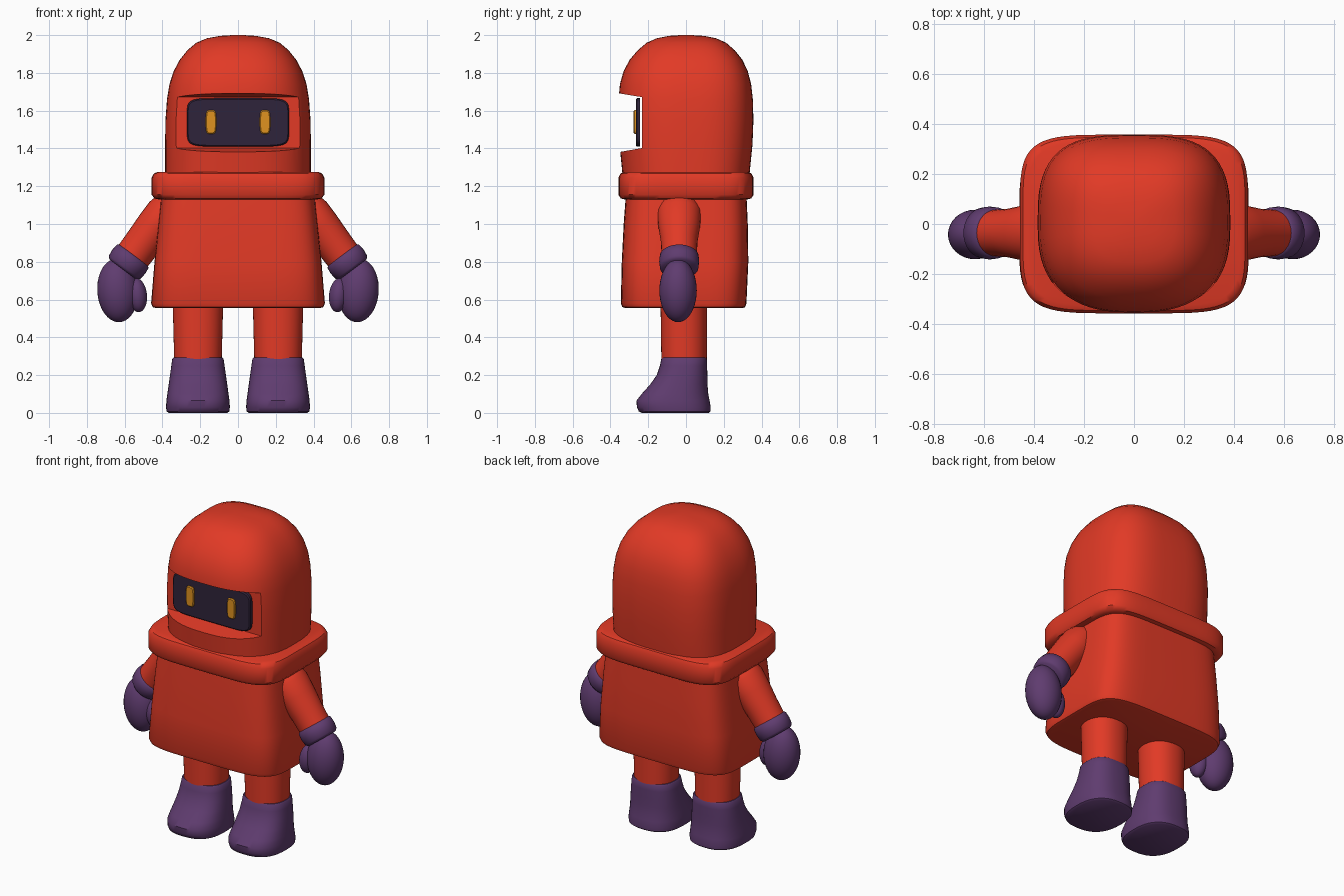
import bpy, bmesh, math
from mathutils import Matrix, Vector

if "Cube" in bpy.data.objects:
    bpy.data.objects.remove(bpy.data.objects["Cube"])


def material(name, rgb):
    m = bpy.data.materials.new(name)
    m.diffuse_color = (*rgb, 1)
    m.use_nodes = True
    m.node_tree.nodes["Principled BSDF"].inputs["Base Color"].default_value = m.diffuse_color
    return m


RED = material("red suit", (0.76, 0.042, 0.019))
PURPLE = material("purple boots and gloves", (0.115, 0.045, 0.16))
DARK = material("dark visor", (0.028, 0.017, 0.043))
AMBER = material("amber eyes", (0.74, 0.29, 0.014))


def finish(bm, name, mat, matrix, angle=40):
    bmesh.ops.recalc_face_normals(bm, faces=bm.faces)
    me = bpy.data.meshes.new(name)
    bm.to_mesh(me)
    bm.free()
    me.transform(matrix)
    me.materials.append(mat)
    ob = bpy.data.objects.new(name, me)
    bpy.context.collection.objects.link(ob)
    smooth(ob, angle)
    return ob


def smooth(ob, angle):
    bpy.ops.object.select_all(action='DESELECT')
    ob.select_set(True)
    bpy.context.view_layer.objects.active = ob
    bpy.ops.object.shade_smooth_by_angle(angle=math.radians(angle))


def loft(name, mat, rings, n=2, n_front=None, matrix=Matrix(), seg=48, angle=40):
    """Rings are (height, half width, front y, back y), rounded-square sections."""
    bm = bmesh.new()
    loops = []
    for z, rx, y0, y1 in rings:
        loop = []
        for i in range(seg):
            a = 2 * math.pi * i / seg
            c, s = math.cos(a), math.sin(a)
            e = 2 / (n if s > 0 else (n_front or n))
            x = math.copysign(abs(c) ** e, c) * rx
            y = (y0 + y1) / 2 + math.copysign(abs(s) ** e, s) * (y1 - y0) / 2
            loop.append(bm.verts.new((x, y, z)))
        loops.append(loop)
    for a, b in zip(loops, loops[1:]):
        for i in range(seg):
            j = (i + 1) % seg
            bm.faces.new((a[i], a[j], b[j], b[i]))
    bm.faces.new(loops[0][::-1])
    bm.faces.new(loops[-1])
    return finish(bm, name, mat, matrix, angle)


def ellipsoid(name, mat, centre, radii, tilt=0):
    bm = bmesh.new()
    bmesh.ops.create_uvsphere(bm, u_segments=32, v_segments=20, radius=1)
    m = Matrix.Translation(centre) @ Matrix.Rotation(tilt, 4, 'Y') @ Matrix.Diagonal((*radii, 1))
    return finish(bm, name, mat, m)


# Tunic
loft("tunic", RED, [(0.555, 0.435, -0.32, 0.30), (0.56, 0.452, -0.337, 0.313),
                    (0.58, 0.46, -0.345, 0.32), (0.80, 0.442, -0.34, 0.33),
                    (1.00, 0.422, -0.33, 0.327), (1.16, 0.405, -0.318, 0.32)], n=5, seg=64)

# Collar
loft("collar", RED, [(1.13, 0.42, -0.325, 0.325), (1.135, 0.442, -0.345, 0.345),
                     (1.155, 0.457, -0.358, 0.358), (1.245, 0.457, -0.358, 0.358),
                     (1.268, 0.445, -0.347, 0.347), (1.276, 0.425, -0.328, 0.328)], n=5, seg=64)

# Hood with a face opening cut across the front
hood = loft("hood", RED, [(1.20, 0.385, -0.33, 0.33), (1.30, 0.386, -0.34, 0.34),
                          (1.42, 0.386, -0.352, 0.352), (1.55, 0.384, -0.357, 0.357),
                          (1.66, 0.376, -0.357, 0.354), (1.74, 0.363, -0.350, 0.345),
                          (1.81, 0.340, -0.330, 0.327), (1.87, 0.308, -0.298, 0.298),
                          (1.92, 0.268, -0.255, 0.258), (1.96, 0.220, -0.208, 0.212),
                          (1.983, 0.165, -0.155, 0.16), (1.996, 0.095, -0.09, 0.095),
                          (2.0, 0.03, -0.03, 0.03)], n=3.1, n_front=2.6, seg=64)
bm = bmesh.new()
section = [(-0.50, 1.355), (-0.234, 1.402), (-0.234, 1.672), (-0.50, 1.715)]
ends = [[bm.verts.new((x, y, z)) for y, z in section] for x in (-0.5, 0.5)]
bm.faces.new(ends[0])
bm.faces.new(ends[1][::-1])
for i in range(4):
    j = (i + 1) % 4
    bm.faces.new((ends[0][i], ends[0][j], ends[1][j], ends[1][i]))
cutter = finish(bm, "face_opening_cutter", RED, Matrix())
cutter.hide_render = True
mod = hood.modifiers.new("opening", 'BOOLEAN')
mod.operation, mod.object, mod.solver = 'DIFFERENCE', cutter, 'EXACT'
bpy.context.view_layer.objects.active = hood
bpy.ops.object.modifier_apply(modifier=mod.name)
bpy.data.objects.remove(cutter)
smooth(hood, 40)


# Visor and eyes: plates facing the front
def plate(name, mat, x, z, w, h, y_back, y_front, n, bevel):
    m = Matrix.Translation((x, 0, z)) @ Matrix.Rotation(math.pi / 2, 4, 'X')
    loft(name, mat, [(-y_back, w, -h, h), (-y_front - bevel, w, -h, h),
                     (-y_front, w - bevel, bevel - h, h - bevel)], n=n, matrix=m, angle=30)


plate("visor", DARK, 0, 1.538, 0.27, 0.128, -0.243, -0.266, 7, 0.006)

up = Vector((-0.6, 0, 0.8))
for s, side in ((-1, "left"), (1, "right")):
    plate("eye_" + side, AMBER, s * 0.143, 1.54, 0.028, 0.063, -0.26, -0.277, 4, 0.005)

    # Leg and boot
    at = Matrix.Translation((s * 0.212, 0, 0))
    loft("leg_" + side, RED, [(0.25, 0.125, -0.13, 0.11), (0.60, 0.134, -0.135, 0.112)],
         n=2.2, matrix=at)
    loft("boot_" + side, PURPLE, [(0, 0.155, -0.235, 0.12), (0.008, 0.166, -0.25, 0.13),
                                  (0.03, 0.169, -0.26, 0.131), (0.065, 0.167, -0.262, 0.125),
                                  (0.10, 0.162, -0.235, 0.118), (0.15, 0.155, -0.19, 0.114),
                                  (0.20, 0.148, -0.155, 0.113), (0.25, 0.141, -0.138, 0.112),
                                  (0.285, 0.136, -0.131, 0.111), (0.292, 0.130, -0.126, 0.106)],
         n=2.5, matrix=at)

    # Arm, running down and outward from the shoulder to the wrist
    tilt = Matrix.Rotation(math.atan2(-0.6, 0.8) * s, 4, 'Y')
    wrist = Matrix.Translation((s * 0.56, -0.036, 0.825)) @ tilt
    loft("arm_" + side, RED, [(-0.02, 0.095, -0.092, 0.092), (0.10, 0.098, -0.097, 0.097),
                              (0.20, 0.102, -0.110, 0.110), (0.29, 0.102, -0.116, 0.116),
                              (0.35, 0.088, -0.10, 0.10), (0.39, 0.05, -0.06, 0.06)],
         matrix=wrist, seg=32)
    loft("cuff_" + side, PURPLE, [(-0.082, 0.090, -0.090, 0.090), (-0.068, 0.103, -0.102, 0.102),
                                  (-0.03, 0.108, -0.106, 0.106), (0.005, 0.104, -0.103, 0.103),
                                  (0.014, 0.092, -0.092, 0.092)], matrix=wrist, seg=32, angle=50)

    # Mitten and thumb
    ellipsoid("hand_" + side, PURPLE, (s * 0.637, -0.042, 0.648), (0.108, 0.099, 0.168), s * 0.06)
    ellipsoid("thumb_" + side, PURPLE, (s * 0.532, -0.06, 0.623), (0.050, 0.058, 0.09), s * 0.1)
